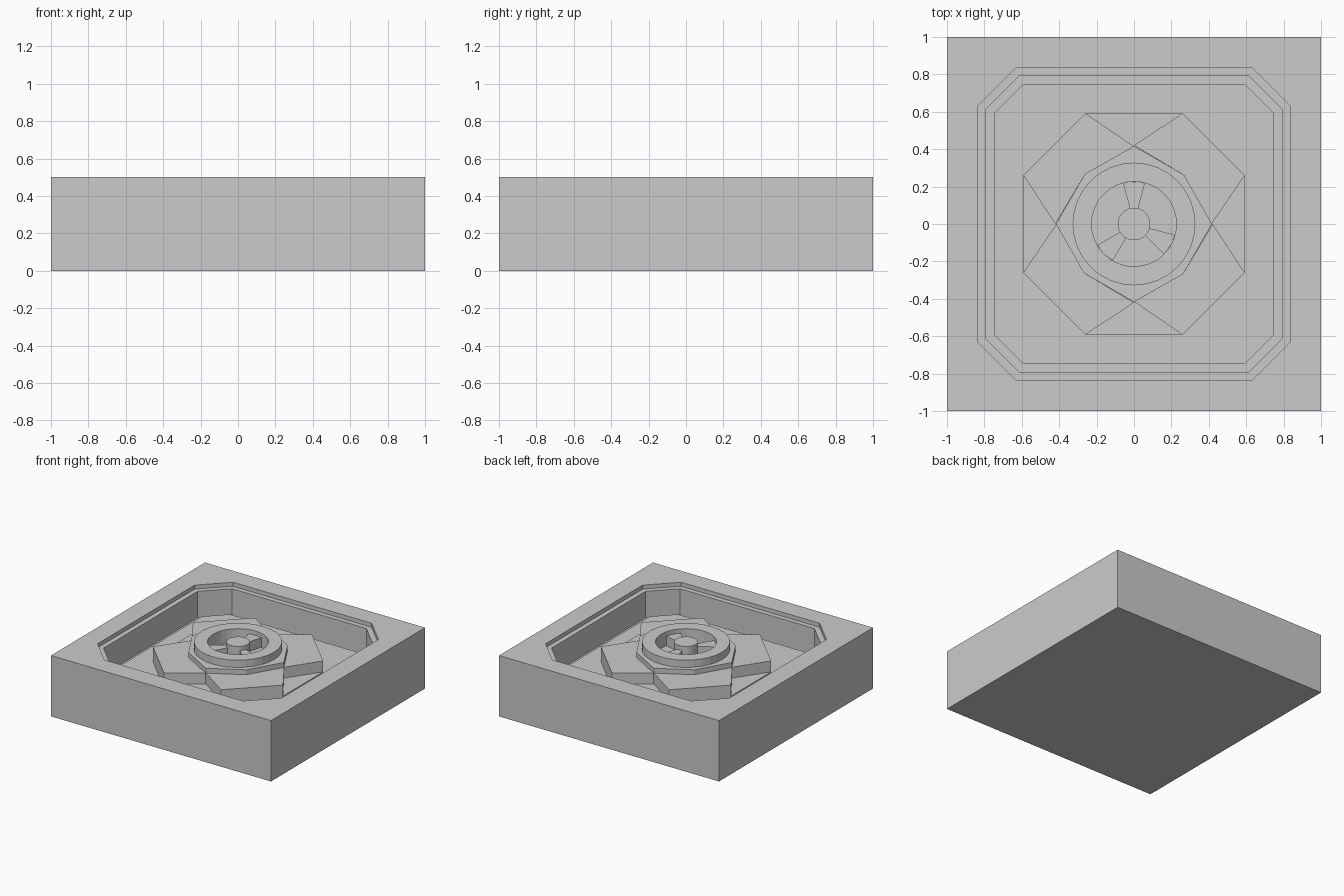
import bpy, bmesh
from math import cos, sin, radians, pi

if "Cube" in bpy.data.objects:
    bpy.data.objects.remove(bpy.data.objects["Cube"])


def make(name, verts, faces):
    """Mesh object from points and faces, with consistent normals."""
    me = bpy.data.meshes.new(name)
    me.from_pydata(verts, [], faces)
    bm = bmesh.new()
    bm.from_mesh(me)
    bmesh.ops.remove_doubles(bm, verts=bm.verts, dist=1e-5)
    bmesh.ops.recalc_face_normals(bm, faces=bm.faces)
    bm.to_mesh(me)
    bm.free()
    ob = bpy.data.objects.new(name, me)
    bpy.context.collection.objects.link(ob)
    return ob


def stack(loops, closed=False, caps=True):
    """Skin a list of equal-length (points2d, z) loops."""
    n = len(loops[0][0])
    verts = [(x, y, z) for pts, z in loops for x, y in pts]
    faces = []
    rows = len(loops)
    for r in range(rows if closed else rows - 1):
        a, b = r * n, (r + 1) % rows * n
        faces += [(a + i, a + (i + 1) % n, b + (i + 1) % n, b + i) for i in range(n)]
    if caps and not closed:
        faces += [tuple(range(n)), tuple(range((rows - 1) * n, rows * n))]
    return verts, faces


def prism(name, pts, z0, z1):
    return make(name, *stack([(pts, z0), (pts, z1)]))


def turn(p, k):
    """Rotate a point by k quarter turns."""
    for _ in range(k % 4):
        p = (-p[1], p[0])
    return p


def octagon(h, c):
    """Square of half size h whose corners are cut at c."""
    return [turn(p, k) for k in range(4) for p in ((h, -c), (h, c))]


def circle(r, n=32):
    return [(r * cos(2 * pi * i / n), r * sin(2 * pi * i / n)) for i in range(n)]


# Square block with a stepped, corner-cut recess
FLOOR = 0.25
verts, faces = stack([(octagon(0.835, 0.63), 0.5), (octagon(0.835, 0.63), 0.467),
                      (octagon(0.795, 0.61), 0.467), (octagon(0.795, 0.61), FLOOR)],
                     caps=False)
faces.append(tuple(range(24, 32)))
s = len(verts)
square = [turn((1, -1), k) for k in range(4)]
verts += [(x, y, z) for z in (0.5, 0) for x, y in square]
for k in range(4):
    j = (k + 1) % 4
    faces += [(s + k, s + j, 2 * k + 1, 2 * k),
              (s + j, 2 * j, 2 * k + 1),
              (s + k, s + j, s + 4 + j, s + 4 + k)]
faces.append((s + 4, s + 5, s + 6, s + 7))
make("block", verts, faces)

# Raised floor plates
prism("floor_plate", octagon(0.745, 0.595), FLOOR, 0.28)
prism("octagon_plate", octagon(0.592, 0.26), 0.28, 0.31)

# Four diagonal petals
petal = [(0.415, 0), (0.592, 0.26), (0.26, 0.592), (0, 0.42), (0.268, 0.262)]
for k in range(4):
    prism(f"petal_{k + 1}", [turn(p, k) for p in petal], 0.31, 0.40)

# Eight-sided collar with a round well
corners = [turn(p, k) for k in range(4) for p in ((0.417, 0), (0.268, 0.262))]
edge = []
for i in range(8):
    a, b = corners[i], corners[(i + 1) % 8]
    edge += [(a[0] + (b[0] - a[0]) * t / 4, a[1] + (b[1] - a[1]) * t / 4) for t in range(4)]
outer, inner = circle(0.328), circle(0.227)
make("collar_and_ring", *stack([(edge, 0.31), (edge, 0.44), (outer, 0.44), (outer, 0.5),
                                (inner, 0.5), (inner, 0.31)], closed=True))
prism("well_floor", inner, 0.31, 0.385)

# Hub and three wedge spokes
prism("hub", circle(0.087), 0.385, 0.5)
for i, start in enumerate((75, 210, 315)):
    angles = [radians(start + 7.5 * t) for t in range(5)]
    wedge = [(0.226 * cos(a), 0.226 * sin(a)) for a in angles]
    wedge += [(0.084 * cos(a), 0.084 * sin(a)) for a in reversed(angles)]
    prism(f"spoke_{i + 1}", wedge, 0.385, 0.465)
